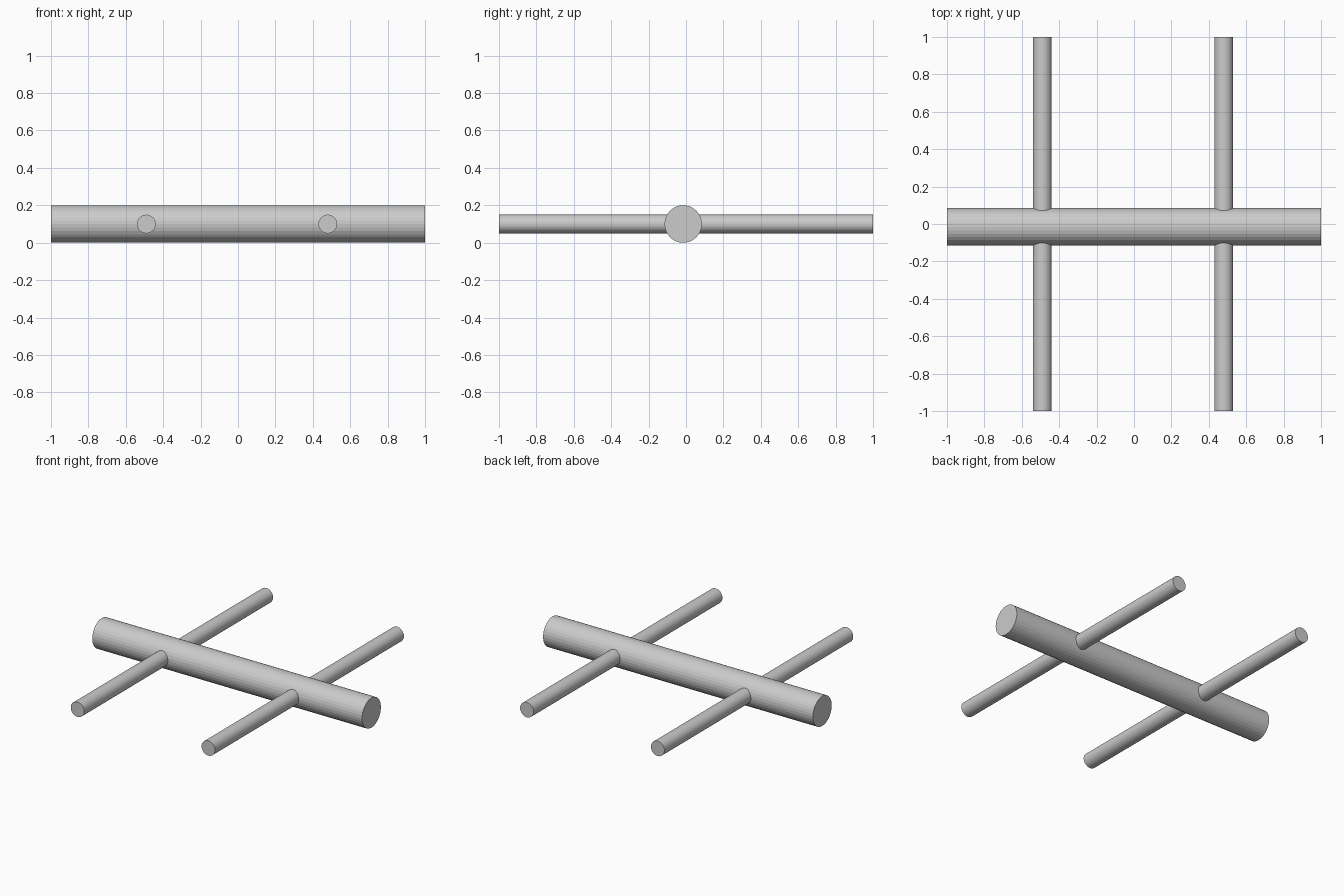
import bpy
from math import pi

if "Cube" in bpy.data.objects:
    bpy.data.objects.remove(bpy.data.objects["Cube"])


def rod(name, radius, location, rotation):
    """Straight round bar, 2 units long."""
    bpy.ops.mesh.primitive_cylinder_add(vertices=32, radius=radius, depth=2,
                                        location=location, rotation=rotation)
    obj = bpy.context.object
    obj.name = name
    return obj


# Thick main bar along x
rod("main_bar", 0.1, (0, -0.015, 0.1), (0, pi / 2, 0))

# Two thin crossbars running through it along y
for name, x in (("left_crossbar", -0.49), ("right_crossbar", 0.48)):
    rod(name, 0.05, (x, 0, 0.1), (pi / 2, 0, 0))
